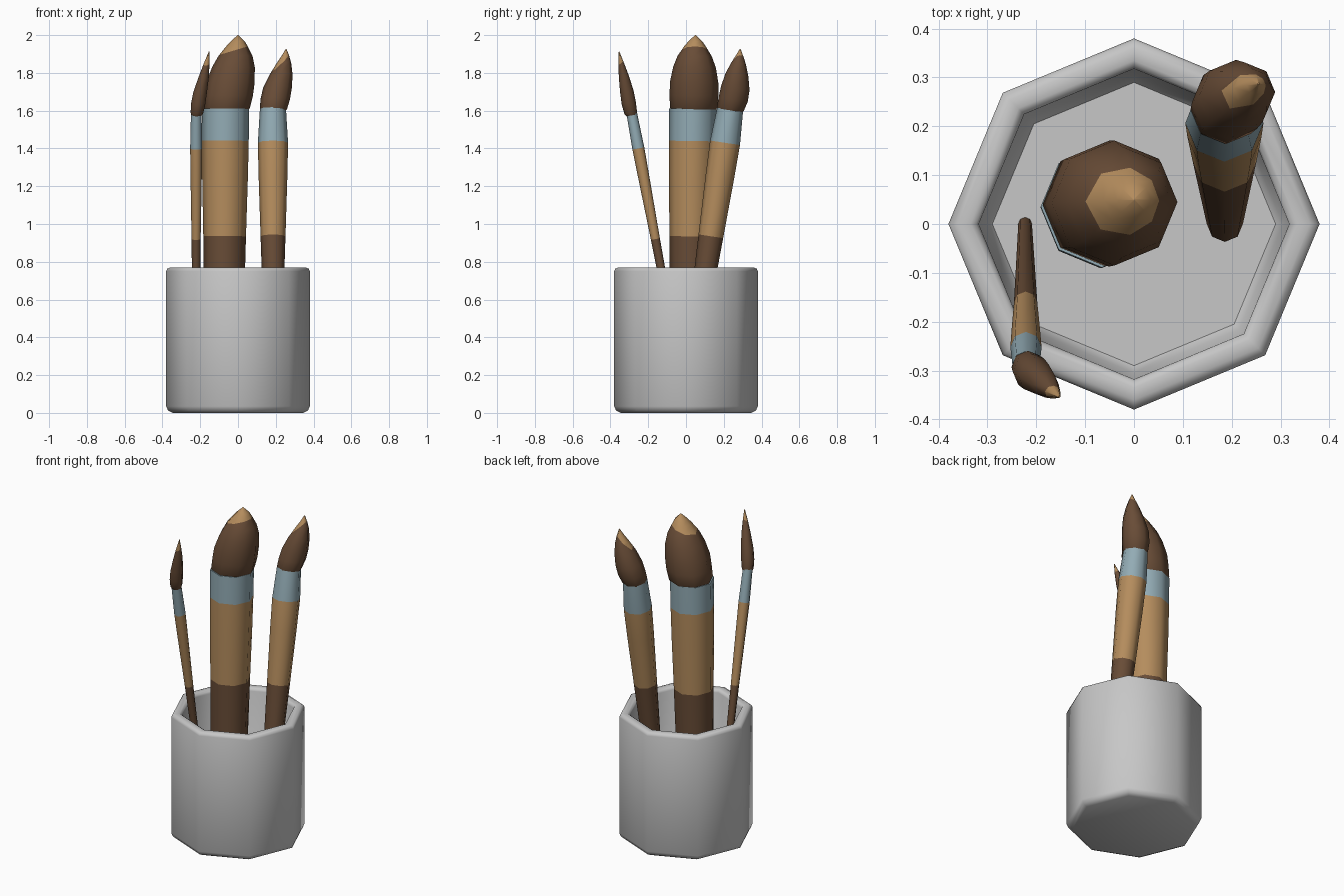
import bpy, bmesh, math
from mathutils import Vector

cube = bpy.data.objects.get("Cube")
if cube:
    bpy.data.objects.remove(cube)


def material(name, rgb):
    m = bpy.data.materials.new(name)
    m.use_nodes = True
    m.diffuse_color = (*rgb, 1)
    bsdf = m.node_tree.nodes["Principled BSDF"]
    bsdf.inputs["Base Color"].default_value = (*rgb, 1)
    bsdf.inputs["Roughness"].default_value = 0.7
    return m


GREY = material("light grey", (0.57, 0.57, 0.57))
BROWN = material("dark brown", (0.14, 0.073, 0.038))
WOOD = material("tan wood", (0.46, 0.265, 0.11))
METAL = material("pale blue metal", (0.29, 0.41, 0.46))
SIDES = 8


def loft(name, rings, axis, mats, bands=None, tip=None):
    """Eight-sided skin through (centre, radius) rings, square to the axis."""
    bm = bmesh.new()
    turn = Vector((0, 0, 1)).rotation_difference(axis)
    loops = []
    for centre, r in rings:
        loop = []
        for i in range(SIDES):
            a = math.tau * i / SIDES
            offset = turn @ Vector((r * math.cos(a), r * math.sin(a), 0))
            loop.append(bm.verts.new(Vector(centre) + offset))
        loops.append(loop)
    for k, (low, high) in enumerate(zip(loops, loops[1:])):
        for i in range(SIDES):
            j = (i + 1) % SIDES
            f = bm.faces.new((low[i], low[j], high[j], high[i]))
            f.material_index = bands[k] if bands else 0
    bm.faces.new(loops[0][::-1])
    bm.faces.new(loops[-1]).material_index = bands[-1] if bands else 0
    # Cut the coloured tip off along a slanted plane
    if tip:
        point, normal = Vector(tip[0]), Vector(tip[1])
        bmesh.ops.bisect_plane(bm, geom=bm.verts[:] + bm.edges[:] + bm.faces[:],
                               plane_co=point, plane_no=normal)
        for f in bm.faces:
            f.material_index = int((f.calc_center_median() - point).dot(normal) > 0)
    bmesh.ops.recalc_face_normals(bm, faces=bm.faces[:])
    mesh = bpy.data.meshes.new(name)
    bm.to_mesh(mesh)
    bm.free()
    for m in mats:
        mesh.materials.append(m)
    obj = bpy.data.objects.new(name, mesh)
    bpy.context.collection.objects.link(obj)
    bpy.ops.object.select_all(action="DESELECT")
    obj.select_set(True)
    bpy.context.view_layer.objects.active = obj
    bpy.ops.object.shade_smooth_by_angle(angle=math.radians(50))
    return obj


# Cup: outer wall, rounded rim, inner wall and floor in one profile
UP = Vector((0, 0, 1))
cup_profile = [(0.345, 0), (0.37, 0.012), (0.38, 0.035), (0.38, 0.75),
               (0.375, 0.763), (0.36, 0.77), (0.335, 0.77), (0.323, 0.763),
               (0.318, 0.75), (0.305, 0.08), (0.29, 0.06)]
loft("cup", [((0, 0, z), r) for r, z in cup_profile], UP, [GREY])


def brush(name, foot, top, handle, head, tip):
    """Handle given as (height, radius) along its axis, head as free rings."""
    foot, top = Vector(foot), Vector(top)
    axis = (top - foot).normalized()
    rings = [(foot.lerp(top, (z - foot.z) / (top.z - foot.z)), r) for z, r in handle]
    loft(name + "_handle", rings, axis, [BROWN, WOOD, METAL], bands=[0, 1, 1, 2, 2])
    loft(name + "_bristles", [((x, y, z), r) for x, y, z, r in head], axis,
         [BROWN, WOOD], tip=tip)


brush("large_brush", (-0.077, 0.012, 0.06), (-0.066, 0.036, 1.61),
      [(0.06, 0.095), (0.935, 0.113), (1.25, 0.121), (1.44, 0.124), (1.61, 0.125)],
      [(-0.064, 0.038, 1.60, 0.115), (-0.062, 0.04, 1.615, 0.125),
       (-0.05, 0.042, 1.68, 0.129), (-0.04, 0.043, 1.75, 0.128),
       (-0.024, 0.045, 1.83, 0.113), (-0.013, 0.046, 1.89, 0.09),
       (-0.005, 0.048, 1.942, 0.056), (-0.001, 0.05, 1.968, 0.036),
       (0, 0.05, 2.0, 0.002)],
      ((0, 0.05, 1.925), (-0.3, 0, 1)))

brush("medium_brush", (0.186, 0, 0.07), (0.185, 0.234, 1.61),
      [(0.07, 0.037), (0.935, 0.066), (1.25, 0.076), (1.43, 0.08), (1.61, 0.069)],
      [(0.186, 0.232, 1.595, 0.064), (0.188, 0.235, 1.61, 0.072),
       (0.197, 0.25, 1.66, 0.078), (0.209, 0.261, 1.72, 0.076),
       (0.228, 0.27, 1.79, 0.061), (0.243, 0.279, 1.85, 0.039),
       (0.251, 0.284, 1.89, 0.02), (0.255, 0.287, 1.927, 0.002)],
      ((0.25, 0.28, 1.875), (-0.9, -0.2, 1)))

brush("small_brush", (-0.223, 0, 0.06), (-0.221, -0.288, 1.59),
      [(0.06, 0.014), (0.92, 0.024), (1.2, 0.029), (1.4, 0.032), (1.59, 0.028)],
      [(-0.219, -0.288, 1.575, 0.028), (-0.217, -0.293, 1.59, 0.034),
       (-0.21, -0.303, 1.64, 0.038), (-0.2, -0.313, 1.7, 0.036),
       (-0.181, -0.329, 1.78, 0.027), (-0.166, -0.343, 1.85, 0.015),
       (-0.153, -0.354, 1.912, 0.002)],
      ((-0.165, -0.343, 1.85), (-0.2, -0.8, 1)))
